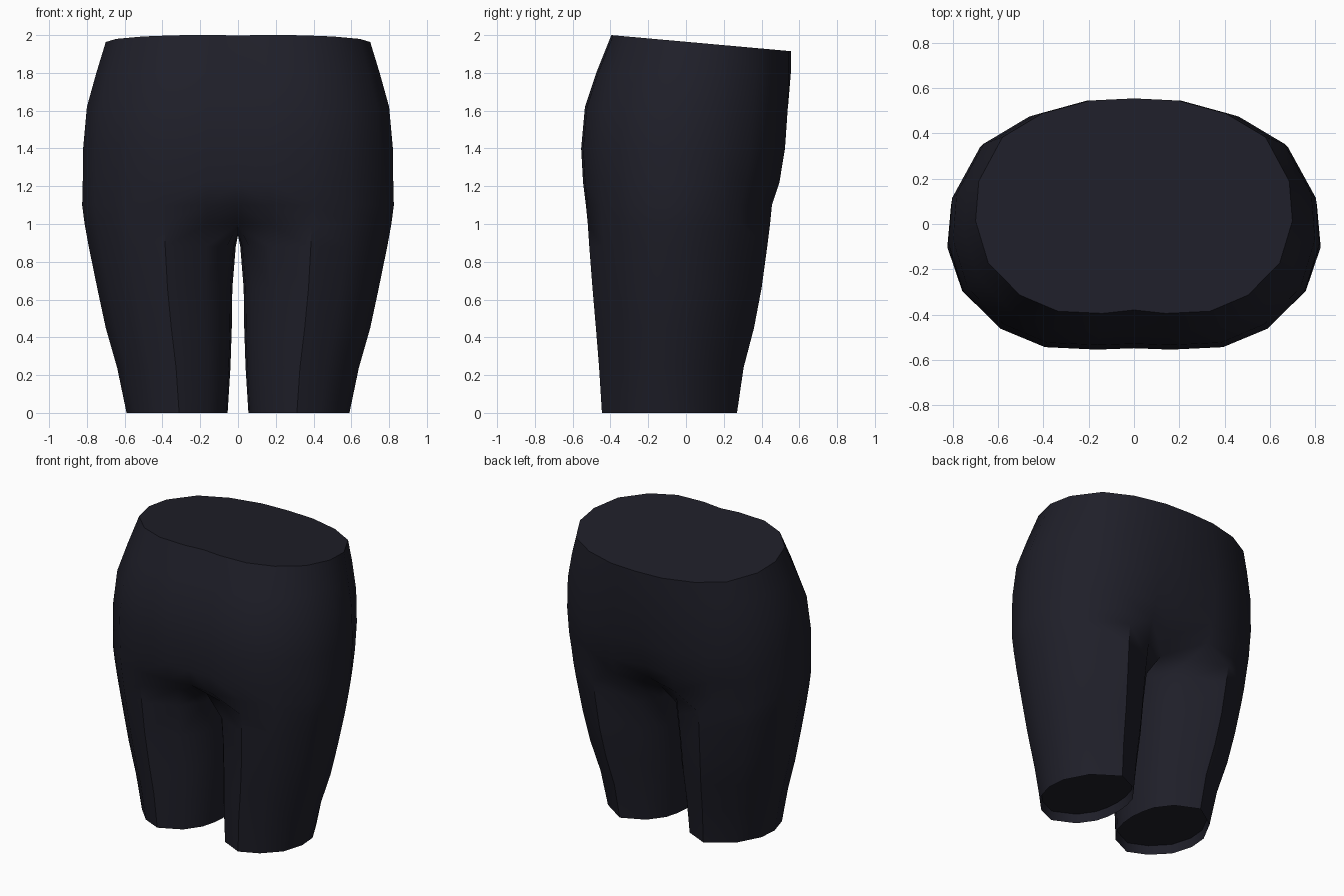
import bpy, bmesh

cube = bpy.data.objects.get("Cube")
if cube:
    bpy.data.objects.remove(cube)

fabric = bpy.data.materials.new("dark navy fabric")
fabric.use_nodes = True
colour = (0.0135, 0.0135, 0.022, 1)
fabric.diffuse_color = colour
fabric.node_tree.nodes["Principled BSDF"].inputs["Base Color"].default_value = colour

# Half hip outline from front centre round to back centre: (across, front to back)
HIP = [(0, -1), (.2, -1), (.48, -.98), (.72, -.83), (.92, -.53), (1, -.14),
       (.98, .23), (.83, .64), (.58, .86), (.28, .98), (0, 1)]
# Thigh outline, starting the same way and closing along the inner side
THIGH = [(.06, -.5), (.2, -.8), (.48, -1), (.72, -.84), (.92, -.53), (1, -.13),
         (.98, .23), (.82, .68), (.5, 1), (.21, .8), (.06, .5),
         (.015, .25), (0, 0), (.015, -.25)]
FRONT_SEAM, BACK_SEAM = 2, 8

# Torso rings: height, half width, front y, back y, front groove, back groove
TORSO = [(2.0, .70, -.395, .555, .015, 0),
         (1.8, .75, -.475, .555, .01, 0),
         (1.62, .80, -.535, .55, .006, .01),
         (1.4, .82, -.555, .535, .006, .03),
         (1.22, .822, -.545, .505, .006, .05),
         (1.1, .825, -.53, .465, .02, .08)]

# Leg rings: height, outer x, inner x, front y, back y
LEGS = [(.88, .79, .012, -.512, .43),
        (.66, .745, .03, -.495, .40),
        (.45, .70, .033, -.477, .36),
        (.24, .64, .04, -.46, .305),
        (0, .59, .055, -.445, .27)]


def section(outline, z, outer, inner, front, back):
    mid, half = (front + back) / 2, (back - front) / 2
    return [[inner + (outer - inner) * u, mid + half * v, z] for u, v in outline]


bm = bmesh.new()


def add_ring(points):
    return [bm.verts.new(p) for p in points]


def bridge(a, b, closed=False):
    n = len(b)
    for i in range(n if closed else len(a) - 1):
        j = (i + 1) % n
        bm.faces.new((a[i], b[i], b[j], a[j]))


# Torso, with a waist that slopes down to the back
rings = []
for z, w, front, back, groove_f, groove_b in TORSO:
    pts = section(HIP, z, w, 0, front, back)
    pts[0][1] += groove_f
    pts[-1][1] -= groove_b
    if z == 2.0:
        for p in pts:
            p[2] -= .085 * (p[1] - front) / (back - front)
    rings.append(add_ring(pts))
for a, b in zip(rings, rings[1:]):
    bridge(a, b)
bm.faces.new(rings[0])

# Crotch ring: outer thigh plus an arch under the centre
pts = section(THIGH, 1.0, .812, 0, -.52, .445)
arch = [(10, .27, 1.0), (11, .13, .96), (12, -.05, .94), (13, -.2, .95), (0, -.36, 1.0)]
for i, y, z in arch:
    pts[i] = [0, y, z]
crotch = add_ring(pts)
bridge(rings[-1], crotch[:len(HIP)])

# Legs, creased down the front and back of the thigh
prev = crotch
for dims in LEGS:
    ring = add_ring(section(THIGH, *dims))
    bridge(prev, ring, True)
    for i in (FRONT_SEAM, BACK_SEAM):
        bm.edges.get((prev[i], ring[i])).smooth = False
    prev = ring

# Hem turned up inside the leg, closed a little above the edge
z, outer, inner, front, back = LEGS[-1]
hem = add_ring(section(THIGH, .06, outer - .01, inner + .01, front + .01, back - .01))
bridge(prev, hem, True)
bm.faces.new(hem)

bmesh.ops.recalc_face_normals(bm, faces=bm.faces)
# The open centre can mislead the normals, so check the waist faces up
bm.normal_update()
if max(bm.faces, key=lambda f: f.calc_center_median().z).normal.z < 0:
    bmesh.ops.reverse_faces(bm, faces=bm.faces)

mesh = bpy.data.meshes.new("shorts")
bm.to_mesh(mesh)
bm.free()
mesh.materials.append(fabric)
shorts = bpy.data.objects.new("shorts", mesh)
bpy.context.collection.objects.link(shorts)

# Mirror to the other side
mirror = shorts.modifiers.new("mirror", "MIRROR")
mirror.use_clip = True
mirror.merge_threshold = .001
for o in bpy.context.selected_objects:
    o.select_set(False)
shorts.select_set(True)
bpy.context.view_layer.objects.active = shorts
bpy.ops.object.modifier_apply(modifier="mirror")
bpy.ops.object.shade_smooth_by_angle(angle=.9)
